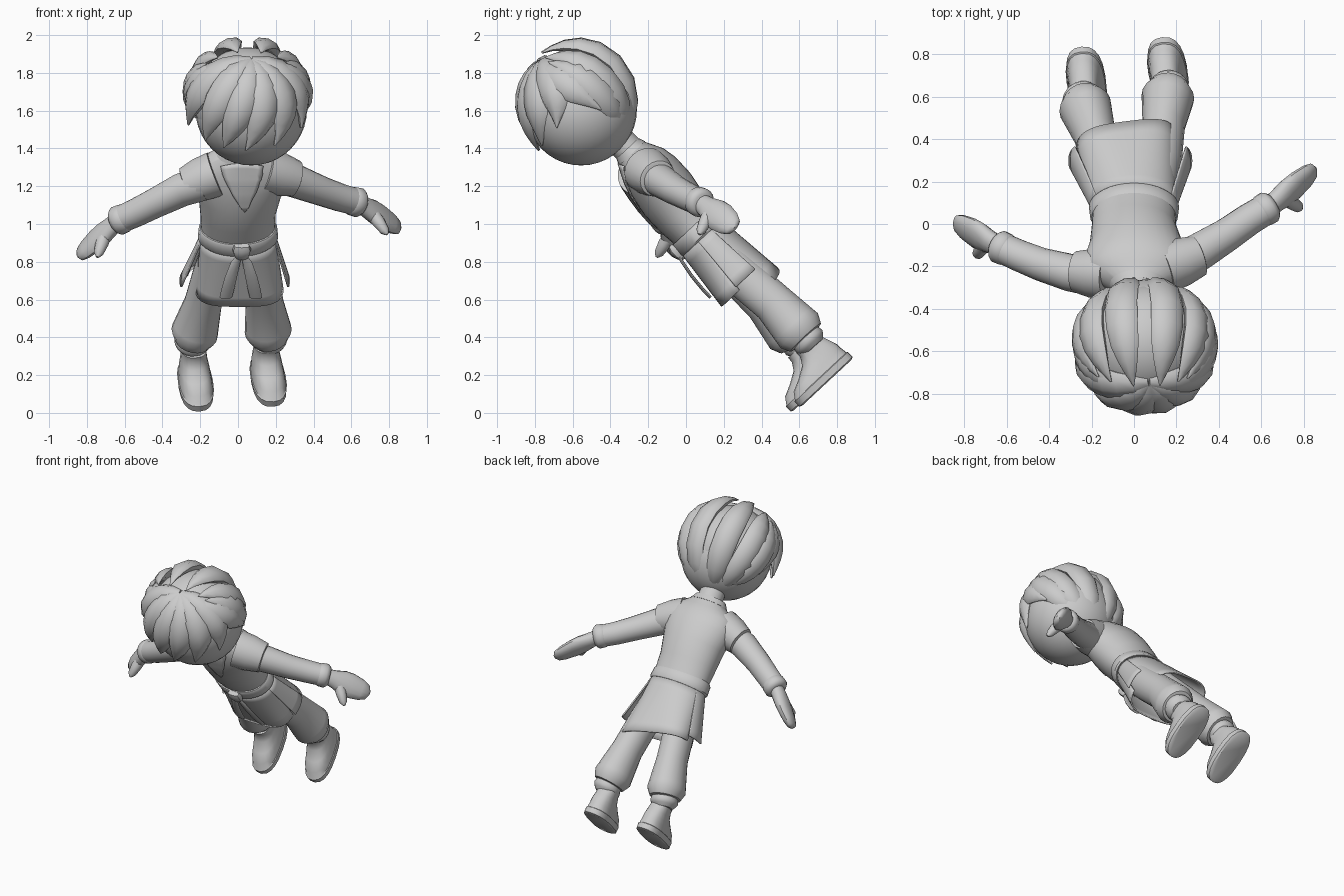
import bpy, bmesh, math
from mathutils import Vector as V

if "Cube" in bpy.data.objects:
    bpy.data.objects.remove(bpy.data.objects["Cube"])

grey = bpy.data.materials.new("clay_grey")
grey.diffuse_color = (0.6, 0.6, 0.6, 1)
grey.use_nodes = True
grey.node_tree.nodes["Principled BSDF"].inputs["Base Color"].default_value = grey.diffuse_color
DOWN = V((0, 0.68, -0.73)).normalized()    # body axis, head to feet
BACK = V((0, 0.73, 0.68)).normalized()     # towards the back of the body
X = V((1, 0, 0))


def finish(name, bm, angle=40):
    bmesh.ops.recalc_face_normals(bm, faces=bm.faces)
    me = bpy.data.meshes.new(name)
    bm.to_mesh(me)
    bm.free()
    me.materials.append(grey)
    ob = bpy.data.objects.new(name, me)
    bpy.context.collection.objects.link(ob)
    bpy.ops.object.select_all(action='DESELECT')
    ob.select_set(True)
    bpy.context.view_layer.objects.active = ob
    bpy.ops.object.shade_smooth_by_angle(angle=math.radians(angle))
    return ob


def power(v, p):
    return math.copysign(abs(v) ** p, v)


def loft(name, stations, hint=X, axis=None, n=20, angle=40, p=1.0):
    """Skin (super)elliptical rings: stations are (centre, half width, half depth)."""
    bm = bmesh.new()
    pts = [V(s[0]) for s in stations]
    rings = []
    for i, (_, a, b) in enumerate(stations):
        t = axis or (pts[min(i + 1, len(pts) - 1)] - pts[max(i - 1, 0)]).normalized()
        h = hint[i] if isinstance(hint, list) else hint
        u = (h - t * h.dot(t)).normalized()
        v = t.cross(u)
        rings.append([bm.verts.new(pts[i] + u * a * power(math.cos(k * math.tau / n), p)
                                   + v * b * power(math.sin(k * math.tau / n), p)) for k in range(n)])
    for r, s in zip(rings, rings[1:]):
        for k in range(n):
            bm.faces.new((r[k], r[(k + 1) % n], s[(k + 1) % n], s[k]))
    bm.faces.new(rings[0])
    bm.faces.new(rings[-1])
    return finish(name, bm, angle)


def ball(name, centre, r):
    bm = bmesh.new()
    bmesh.ops.create_uvsphere(bm, u_segments=32, v_segments=20, radius=r)
    bmesh.ops.translate(bm, verts=bm.verts, vec=centre)
    return finish(name, bm)


# Jacket torso with short shoulders, neck and collar
torso = loft("jacket", [((0.02, -0.29, 1.38), 0.12, 0.085), ((0.02, -0.255, 1.345), 0.19, 0.11),
                        ((0.02, -0.22, 1.31), 0.245, 0.135), ((0.015, -0.17, 1.25), 0.25, 0.155),
                        ((0.01, -0.10, 1.16), 0.22, 0.165), ((0, -0.02, 1.06), 0.20, 0.155),
                        ((0, 0.06, 0.965), 0.195, 0.135), ((0, 0.12, 0.9), 0.2, 0.13)],
             axis=DOWN, n=32)
for side, a, b in (("right", (-0.12, -0.24, 1.265), (-0.275, -0.225, 1.205)),
                   ("left", (0.14, -0.21, 1.285), (0.305, -0.15, 1.24))):
    a, b = V(a), V(b)
    loft("shoulder_" + side, [(a, 0.12, 0.125), (a.lerp(b, 0.5), 0.115, 0.118), (b, 0.095, 0.1),
                              (b.lerp(a, -0.02), 0.085, 0.09)], hint=DOWN)
loft("neck", [((0.03, -0.38, 1.47), 0.08, 0.08), ((0.02, -0.25, 1.34), 0.09, 0.08)])
loft("collar", [((0.02, -0.31, 1.40), 0.11, 0.08), ((0.02, -0.285, 1.373), 0.135, 0.095)], axis=DOWN)

# V-shaped neck opening laid over the chest
bm = bmesh.new()
rows = []
for i in range(11):
    f = i / 10
    c = V((0.02 + 0.02 * f, -0.43 + 0.14 * f, 1.30 - 0.27 * f))
    w = 0.15 * (1 - f) ** 0.8 + 0.002
    rows.append([bm.verts.new(c + X * w * (j / 4 - 1)) for j in range(9)])
for r, s in zip(rows, rows[1:]):
    for j in range(8):
        bm.faces.new((r[j], r[j + 1], s[j + 1], s[j]))
ob = finish("neck_opening", bm)
sw = ob.modifiers.new("wrap", 'SHRINKWRAP')
sw.target = torso
sw.offset = 0.005
ob.modifiers.new("plate", 'SOLIDIFY').thickness = 0.006

# Belt
WAIST = V((0, 0.06, 0.955))
loft("belt", [(WAIST - DOWN * 0.04, 0.20, 0.14), (WAIST - DOWN * 0.03, 0.208, 0.147),
              (WAIST + DOWN * 0.03, 0.213, 0.15), (WAIST + DOWN * 0.04, 0.205, 0.145)], axis=DOWN, n=32)


# Open skirt flaps hanging from the belt, flatter and skewed towards the hem
def flap(name, a0, a1, length, flare, depth, shift, flat=0.6, skew=0.0):
    bm = bmesh.new()
    rows = []
    for i in range(7):
        f = i / 6
        p = 1 + (flat - 1) * f
        row = []
        for j in range(21):
            t = math.radians(a0 + (a1 - a0) * j / 20)
            c, s = power(math.cos(t), p), power(math.sin(t), p)
            row.append(bm.verts.new(WAIST + DOWN * (0.03 + (length + skew * c) * f)
                                    + X * (shift * f + (0.2 + flare * f) * c) + BACK * (0.14 + depth * f) * s))
        rows.append(row)
    for r, s in zip(rows, rows[1:]):
        for j in range(20):
            bm.faces.new((r[j], r[j + 1], s[j + 1], s[j]))
    finish(name, bm).modifiers.new("cloth", 'SOLIDIFY').thickness = 0.01


flap("skirt_back", 12, 168, 0.395, 0.04, 0.045, -0.038, skew=0.045)
flap("skirt_front", 186, 354, 0.345, 0.035, 0.035, 0.008)
flap("skirt_side_left", -12, 28, 0.32, 0.07, 0.03, 0.005, 0.8)
flap("skirt_side_right", 152, 192, 0.32, 0.1, 0.03, -0.01, 0.8)

# Knot and hanging belt ends
K = WAIST - BACK * 0.152 + X * 0.02
loft("belt_knot", [(K - DOWN * 0.045, 0.04, 0.015), (K - DOWN * 0.02, 0.05, 0.028),
                   (K + DOWN * 0.02, 0.04, 0.028), (K + DOWN * 0.045, 0.03, 0.015)], axis=DOWN, n=12, p=0.7)
for name, dx in (("belt_end_right", -0.085), ("belt_end_left", 0.075)):
    loft(name, [(K + X * dx * f ** 0.6 + DOWN * 0.3 * f - BACK * (0.03 * f + 0.012 * math.sin(3 * f)), w, 0.009)
                for f, w in ((0, 0.015), (0.2, 0.025), (0.5, 0.032), (0.8, 0.034), (1, 0.033))],
         axis=DOWN, n=8)

# Sleeves, cuffs and hands (thumbs point to the front of the body)
ARMS = {"right": [(-0.19, -0.25, 1.215), (-0.30, -0.23, 1.18), (-0.44, -0.19, 1.11), (-0.54, -0.15, 1.06), (-0.63, -0.11, 1.02)],
        "left": [(0.20, -0.19, 1.26), (0.31, -0.13, 1.225), (0.44, -0.05, 1.175), (0.54, 0.02, 1.14), (0.63, 0.075, 1.115)]}
HANDS = {"right": ((-0.835, 0.0, 0.84), (-0.745, -0.155, 0.825)),
         "left": ((0.845, 0.25, 0.985), (0.79, 0.07, 0.945))}
for side, path in ARMS.items():
    loft("sleeve_" + side, list(zip(path, (0.095, 0.09, 0.08, 0.076, 0.073), (0.09, 0.088, 0.078, 0.074, 0.071))))
    end = V(path[-1])
    d = (end - V(path[-2])).normalized()
    loft("cuff_" + side, [(end + d * s, r, r) for s, r in
                          ((-0.04, 0.07), (-0.03, 0.077), (0.01, 0.079), (0.025, 0.068), (0.035, 0.055))])
    tip, thumb = V(HANDS[side][0]), V(HANDS[side][1])
    wrist = end + d * 0.01
    loft("hand_" + side, [(wrist.lerp(tip, f), w, h) for f, w, h in
                          ((0, 0.05, 0.046), (0.2, 0.06, 0.047), (0.4, 0.08, 0.047), (0.6, 0.083, 0.043),
                           (0.85, 0.07, 0.036), (1, 0.05, 0.026), (1.06, 0.015, 0.01))], hint=-BACK, n=14)
    base = wrist.lerp(tip, 0.3)
    loft("thumb_" + side, [(base.lerp(thumb, f), r, r) for f, r in
                           ((0, 0.038), (0.5, 0.035), (0.85, 0.026), (1, 0.008))], n=10)

# Trousers, ankle wraps and shoes
LEGS = {"right": [(-0.10, 0.13, 0.88), (-0.14, 0.27, 0.735), (-0.185, 0.42, 0.58), (-0.23, 0.55, 0.425)],
        "left": [(0.10, 0.13, 0.88), (0.125, 0.29, 0.73), (0.14, 0.46, 0.585), (0.16, 0.60, 0.435)]}
SOLES = {"right": (V((-0.225, 0.69, 0.145)), V((0.12, -0.74, -0.67))),
         "left": (V((0.16, 0.735, 0.17)), V((0.14, -0.74, -0.67)))}
for side, path in LEGS.items():
    p = [V(q) for q in path]
    d = (p[3] - p[2]).normalized()
    loft("trouser_" + side, [(p[0], 0.09, 0.11), (p[1], 0.1, 0.11), (p[2], 0.1, 0.11),
                             (p[3] - d * 0.04, 0.12, 0.13), (p[3], 0.125, 0.135),
                             (p[3] + d * 0.05, 0.10, 0.11), (p[3] + d * 0.055, 0.075, 0.08)])
    loft("ankle_wrap_" + side, [(p[3] + d * s, r, r) for s, r in
                                ((0.04, 0.07), (0.055, 0.088), (0.08, 0.092), (0.1, 0.08), (0.12, 0.06))])
    sole, toe = SOLES[side]
    toe.normalize()
    # rings from sole to ankle: rise, half length, half width, shift to the heel
    loft("shoe_" + side, [(sole - DOWN * up - toe * sh, hl, hw) for up, hl, hw, sh in
                          ((-0.015, 0.18, 0.08, 0), (-0.008, 0.195, 0.09, 0), (0.028, 0.195, 0.093, 0),
                           (0.032, 0.188, 0.088, 0), (0.07, 0.172, 0.083, 0.01), (0.1, 0.14, 0.078, 0.04),
                           (0.14, 0.1, 0.07, 0.065), (0.18, 0.08, 0.066, 0.07), (0.21, 0.075, 0.066, 0.065))],
         hint=toe, axis=DOWN, n=20, angle=35, p=0.8)

# Head and the hair mass under the locks
C = V((0.05, -0.572, 1.645))
ball("head", (0.07, -0.555, 1.605), 0.295)
ball("hair_base", (0.05, -0.565, 1.65), 0.285)

# Hair locks follow the head from root to tip
PROFILE = (0.35, 0.65, 0.85, 0.97, 1, 0.97, 0.85, 0.6, 0.32, 0.03)


def lock(name, a, m, b, w, r=0.315, lift=0.0, thick=0.045):
    a, m, b = V(a) - C, V(m) - C, V(b) - C
    pts = []
    for i in range(10):
        f = i / 9
        pts.append((a * (1 - f) ** 2 + m * 2 * f * (1 - f) + b * f * f).normalized())
    st = [(C + V((o.x, o.y * 0.94, o.z)) * (r + lift * (i / 9) ** 3), w * k, thick * max(k, 0.1))
          for i, (o, k) in enumerate(zip(pts, PROFILE))]
    hints = [(pts[min(i + 1, 9)] - pts[max(i - 1, 0)]).cross(o) for i, o in enumerate(pts)]
    loft(name, st, hint=hints, n=8, angle=50)


# Back locks: nape, over the skull, tips flicked up past the crown
for i, (x, tx) in enumerate(((-0.32, -0.22), (-0.17, -0.12), (-0.03, 0.0), (0.12, 0.12), (0.26, 0.22), (0.38, 0.29))):
    side = abs(x - 0.05)
    lock(f"back_lock_{i}", (0.05 + (x - 0.05) * 0.6, -0.29, 1.47 + 0.1 * side),
         (x, -0.42 - 0.2 * side, 1.93 - 0.5 * side), (tx, -0.77, 1.9), 0.082, r=0.308, lift=0.03)

# Fringe locks: crown, over the forehead, swept to low tips on the face
for i, (mid, tip) in enumerate((((-0.24, -0.78, 1.78), (-0.35, -0.62, 1.49)),
                                ((-0.08, -0.87, 1.72), (-0.21, -0.75, 1.41)),
                                ((0.06, -0.9, 1.67), (-0.09, -0.79, 1.38)),
                                ((0.2, -0.88, 1.65), (0.04, -0.80, 1.38)),
                                ((0.32, -0.81, 1.67), (0.19, -0.77, 1.42)),
                                ((0.41, -0.7, 1.75), (0.33, -0.69, 1.51)))):
    lock(f"fringe_lock_{i}", (0.07, -0.76, 1.86), mid, tip, 0.09, r=0.287, lift=0.05, thick=0.06)

# Long side locks
lock("side_lock_left", (0.15, -0.8, 1.83), (0.45, -0.65, 1.78), (0.39, -0.43, 1.60), 0.085, r=0.305, lift=0.035)
lock("side_lock_right", (-0.08, -0.8, 1.83), (-0.33, -0.65, 1.80), (-0.28, -0.47, 1.56), 0.075, r=0.305)
